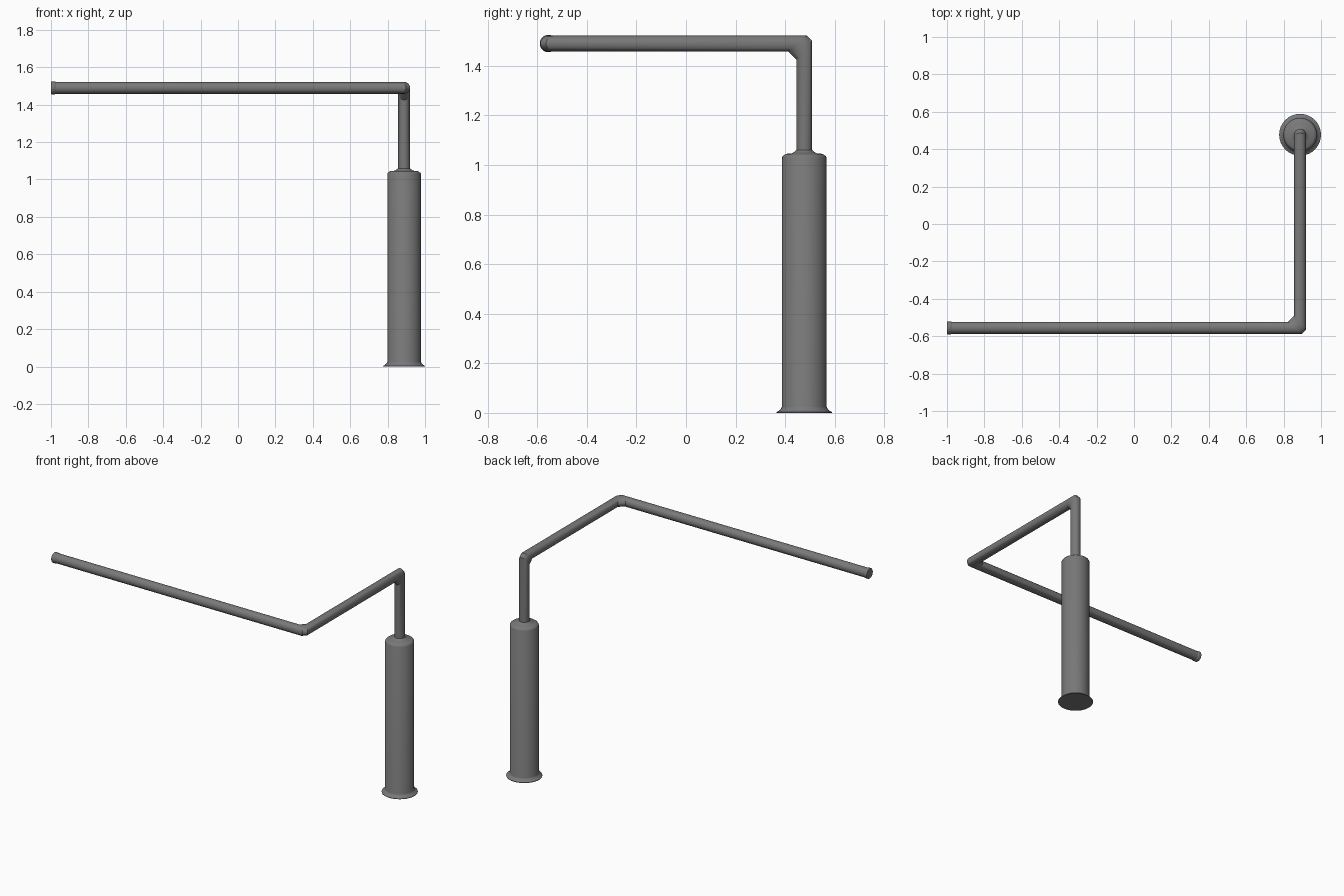
import bpy, bmesh, math
from mathutils import Vector

cube = bpy.data.objects.get("Cube")
if cube:
    bpy.data.objects.remove(cube, do_unlink=True)

SIDES = 32
POST = Vector((0.888, 0.477, 0))
PIPE_R = 0.032
ARM_Z = 1.49

grey = bpy.data.materials.new("dark grey metal")
grey.use_nodes = True
colour = (0.19, 0.19, 0.19, 1)
grey.diffuse_color = colour
grey.node_tree.nodes["Principled BSDF"].inputs["Base Color"].default_value = colour


def skin_rings(name, rings):
    """Bridge rings of points into a capped, smooth-shaded tube."""
    bm = bmesh.new()
    loops = [[bm.verts.new(p) for p in ring] for ring in rings]
    for a, b in zip(loops, loops[1:]):
        for i in range(SIDES):
            j = (i + 1) % SIDES
            bm.faces.new((a[i], a[j], b[j], b[i]))
    bm.faces.new(loops[0][::-1])
    bm.faces.new(loops[-1])
    bmesh.ops.recalc_face_normals(bm, faces=bm.faces)
    mesh = bpy.data.meshes.new(name)
    bm.to_mesh(mesh)
    bm.free()
    mesh.materials.append(grey)
    obj = bpy.data.objects.new(name, mesh)
    bpy.context.collection.objects.link(obj)
    bpy.ops.object.select_all(action='DESELECT')
    obj.select_set(True)
    bpy.context.view_layer.objects.active = obj
    bpy.ops.object.shade_smooth_by_angle(angle=math.radians(30))
    return obj


def circle(centre, e1, e2, radius):
    angles = [2 * math.pi * i / SIDES for i in range(SIDES)]
    return [centre + radius * (e1 * math.cos(a) + e2 * math.sin(a)) for a in angles]


def lathe(name, centre, profile):
    x, y = Vector((1, 0, 0)), Vector((0, 1, 0))
    return skin_rings(name, [circle(centre + Vector((0, 0, z)), x, y, r)
                             for r, z in profile])


# Post: flared foot, straight body, chamfered shoulder and small collar
lathe("post", POST, [(0.112, 0), (0.112, 0.003), (0.1, 0.01), (0.092, 0.02),
                     (0.09, 0.025), (0.09, 1.03), (0.086, 1.037), (0.074, 1.045),
                     (0.05, 1.047), (0.036, 1.056), (0.032, 1.06)])

# Bent pipe: slanted cuts at each corner, bridged by a short elbow
start = Vector((-0.99, -0.555, ARM_Z))
corners = [Vector((POST.x, start.y, ARM_Z)), Vector((POST.x, POST.y, ARM_Z))]
finish = Vector((POST.x, POST.y, 1.03))
path = [start] + corners + [finish]
e1, e2 = Vector((0, 1, 0)), Vector((0, 0, 1))
rings = [circle(start, e1, e2, PIPE_R)]
for i, corner in enumerate(corners, 1):
    u = (corner - path[i - 1]).normalized()
    v = (path[i + 1] - corner).normalized()
    turn = lambda d: d - u * d.dot(u) - v * d.dot(v) + v * d.dot(u) - u * d.dot(v)
    offsets = circle(Vector(), e1, e2, PIPE_R)
    shifts = [-0.0275 - 1.17 * o.dot(v) for o in offsets]
    rings.append([corner + o + u * s for o, s in zip(offsets, shifts)])
    rings.append([corner + turn(o) - v * s for o, s in zip(offsets, shifts)])
    e1, e2 = turn(e1), turn(e2)
rings.append(circle(finish, e1, e2, PIPE_R))
skin_rings("bent_pipe", rings)

# Lip at the free end of the arm
y, z = Vector((0, 1, 0)), Vector((0, 0, 1))
skin_rings("pipe_end_lip", [circle(Vector((x, start.y, ARM_Z)), y, z, r)
                            for x, r in ((-1, 0.033), (-0.997, 0.035),
                                         (-0.98, 0.035), (-0.975, 0.032))])
